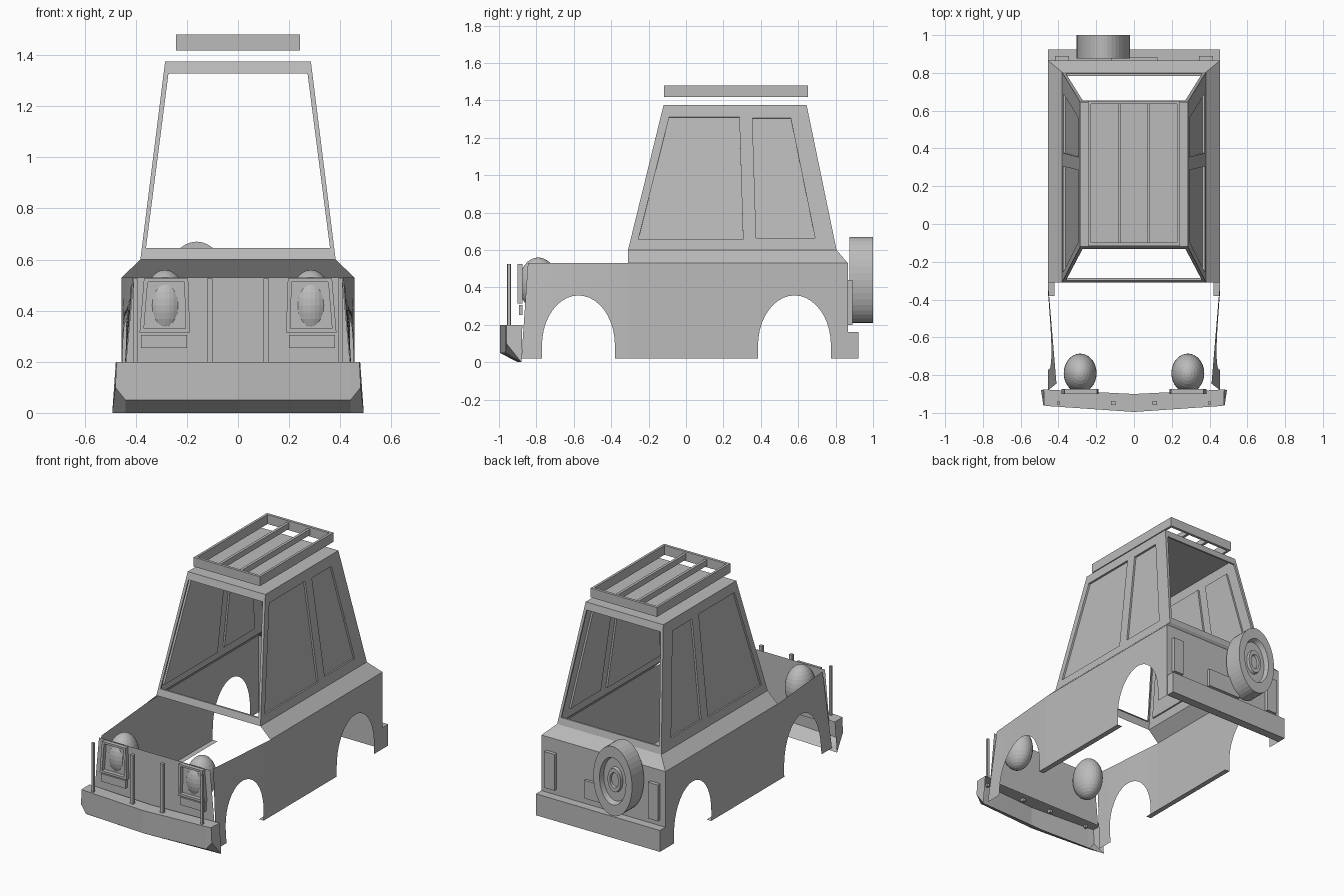
import bpy, bmesh, math
from mathutils import Vector

if "Cube" in bpy.data.objects:
    bpy.data.objects.remove(bpy.data.objects["Cube"])

grey = bpy.data.materials.new("body grey")
grey.diffuse_color = (0.5, 0.5, 0.5, 1)
grey.use_nodes = True
grey.node_tree.nodes["Principled BSDF"].inputs["Base Color"].default_value = grey.diffuse_color


def make(name, polys):
    """Object from a list of polygons (lists of points)."""
    bm = bmesh.new()
    for p in polys:
        bm.faces.new([bm.verts.new(q) for q in p])
    bmesh.ops.remove_doubles(bm, verts=bm.verts, dist=0.0005)
    bmesh.ops.recalc_face_normals(bm, faces=bm.faces)
    me = bpy.data.meshes.new(name)
    bm.to_mesh(me)
    bm.free()
    me.materials.append(grey)
    ob = bpy.data.objects.new(name, me)
    bpy.context.collection.objects.link(ob)
    return ob


def box(x0, x1, y0, y1, z0, z1):
    v = [(x, y, z) for x in (x0, x1) for y in (y0, y1) for z in (z0, z1)]
    return [[v[i] for i in f] for f in ((0, 1, 3, 2), (4, 6, 7, 5), (0, 4, 5, 1),
                                       (2, 3, 7, 6), (0, 2, 6, 4), (1, 5, 7, 3))]


def band(a, b, closed=False):
    n = len(a)
    return [[a[i], a[(i + 1) % n], b[(i + 1) % n], b[i]] for i in range(n if closed else n - 1)]


def framed(outer, inner, depth, fill=True):
    """Border face, step walls and optional sunken pane."""
    d = Vector(depth)
    low = [tuple(Vector(p) + d) for p in inner]
    return band(outer, inner, True) + band(inner, low, True) + ([low] if fill else [])


def flip(polys):
    return [[(-p[0], p[1], p[2]) for p in f] for f in polys]


# lower side panels with wheel arches
def arch(c):
    r = [(c - 0.195, 0.02)]
    for i in range(21):
        a = math.pi * (1 - i / 20)
        r.append((c + 0.195 * math.cos(a), 0.09 + 0.267 * math.sin(a)))
    return r + [(c + 0.195, 0.02)]


def skin(y, z):
    t = min(1, max(0, (-0.31 - y) / 0.54))
    return (0.455 - 0.045 * t * (z - 0.02) / 0.51, y, z)


low = [(-0.88, 0.02)] + arch(-0.575) + [(-0.31, 0.02)] + arch(0.58) + [(0.865, 0.02)]
side = []
for (ya, za), (yb, zb) in zip(low, low[1:]):
    if abs(ya - yb) > 1e-6:
        ta = -0.845 if ya == -0.88 else ya
        side.append([skin(ya, za), skin(yb, zb), skin(yb, 0.53), skin(ta, 0.53)])
# sill flange and sloped shoulder
side.append([(0.455, -0.38, 0.02), (0.455, 0.385, 0.02), (0.42, 0.385, 0.02), (0.42, -0.38, 0.02)])
side.append([(0.455, -0.31, 0.53), (0.455, 0.865, 0.53), (0.382, 0.805, 0.6), (0.382, -0.31, 0.6)])
make("body_side_right", side)
make("body_side_left", flip(side))
make("body_rear", [
    [(-0.455, 0.865, 0.02), (0.455, 0.865, 0.02), (0.455, 0.865, 0.53), (-0.455, 0.865, 0.53)],
    [(-0.455, 0.865, 0.53), (0.455, 0.865, 0.53), (0.382, 0.805, 0.6), (-0.382, 0.805, 0.6)]])


# cabin walls with sunken windows
def wall(y, z):
    return (0.382 - 0.097 * (z - 0.6) / 0.775, y, z)


def wl(*pts):
    return [wall(*p) for p in pts]


inward = (-0.012, 0, -0.0015)
cab = framed(wl((-0.31, 0.6), (0.34, 0.6), (0.32, 1.375), (-0.12, 1.375)),
             wl((-0.255, 0.655), (0.305, 0.655), (0.285, 1.31), (-0.09, 1.31)), inward)
cab += framed(wl((0.34, 0.6), (0.805, 0.6), (0.645, 1.375), (0.32, 1.375)),
              wl((0.375, 0.665), (0.69, 0.665), (0.56, 1.305), (0.355, 1.305)), inward)
make("cabin_side_right", cab)
make("cabin_side_left", flip(cab))


# open windscreen and rear window frames
def screen(yb, yt, d):
    def p(x, z):
        return (x, yb + (yt - yb) * (z - 0.6) / 0.775, z)
    return framed([p(-0.382, 0.6), p(0.382, 0.6), p(0.285, 1.375), p(-0.285, 1.375)],
                  [p(-0.36, 0.645), p(0.36, 0.645), p(0.272, 1.328), p(-0.272, 1.328)],
                  (0, d, 0), False)


make("windscreen_frame", screen(-0.31, -0.12, 0.012))
make("rear_window_frame", screen(0.805, 0.645, -0.012))
make("roof", [[(-0.285, -0.12, 1.375), (0.285, -0.12, 1.375),
               (0.285, 0.645, 1.375), (-0.285, 0.645, 1.375)]])

# roof rack
rack = []
for s in (-1, 1):
    rack += box(s * 0.235 - 0.008, s * 0.235 + 0.008, -0.117, 0.652, 1.418, 1.48)
    rack += box(s * 0.077 - 0.009, s * 0.077 + 0.009, -0.1, 0.635, 1.43, 1.468)
for y in (-0.108, 0.643):
    rack += box(-0.227, 0.227, y - 0.009, y + 0.009, 1.418, 1.48)
make("roof_rack", rack)

# grille panel, headlight surrounds and trim
py = -0.874
make("grille_panel", [[(-0.44, py, 0.18), (0.44, py, 0.18), (0.408, py, 0.53), (-0.408, py, 0.53)]])
fy = -0.9
so = [(0.385, fy, 0.315), (0.188, fy, 0.315), (0.195, fy, 0.525), (0.368, fy, 0.525)]
si = [(0.368, fy, 0.33), (0.205, fy, 0.33), (0.21, fy, 0.512), (0.353, fy, 0.512)]
sur = framed(so, si, (0, 0.026, 0), False)
sur += band(so, [(x, py, z) for x, y, z in so], True)
trim = box(0.2, 0.38, -0.893, py, 0.253, 0.305)
for tag, f in (("right", lambda p: p), ("left", flip)):
    make("headlight_surround_" + tag, f(sur))
    make("headlight_trim_" + tag, f(trim))

# headlights
for tag, s in (("right", 1), ("left", -1)):
    bpy.ops.mesh.primitive_uv_sphere_add(segments=32, ring_count=16, radius=1,
                                         location=(s * 0.285, -0.79, 0.42))
    ob = bpy.context.object
    ob.name = "headlight_" + tag
    ob.scale = (0.087, 0.104, 0.14)
    ob.data.materials.append(grey)

# guard posts on the bumper
for i, (x, w) in enumerate(((-0.4, 0.008), (-0.11, 0.011), (0.11, 0.011), (0.4, 0.008))):
    make("guard_post_%d" % i, box(x - w, x + w, -0.947 - w, -0.947 + w, 0.18, 0.525))

# front bumper shell, open at the back
half = [
    [(0, -0.9, 0.2), (0, -0.995, 0.2), (0, -0.995, 0.05), (0, -0.9, 0)],
    [(0.44, -0.878, 0.2), (0.44, -0.965, 0.2), (0.44, -0.965, 0.05), (0.44, -0.882, 0)],
    [(0.478, -0.875, 0.2), (0.475, -0.96, 0.2), (0.48, -0.96, 0.1), (0.492, -0.88, 0)]]
bump = band(half[0], half[1]) + band(half[1], half[2]) + [half[2]]
make("front_bumper", bump + flip(bump))

# rear bumper, tail lights and plate holder
make("rear_bumper", box(-0.455, 0.455, 0.866, 0.923, 0.02, 0.162))
for tag, s in (("right", 1), ("left", -1)):
    make("tail_light_" + tag, box(s * 0.38 - 0.037, s * 0.38 + 0.037, 0.866, 0.89, 0.2, 0.44))
make("plate_holder", box(-0.12, 0.125, 0.866, 0.885, 0.205, 0.325))

# spare wheel, oval in outline
n = 40
rings = []
for r, y in ((0.6, 0.875), (1, 0.875), (1, 1.0), (0.68, 1.0), (0.63, 0.965),
             (0.36, 0.965), (0.34, 0.985), (0.22, 0.985), (0.2, 0.97)):
    rings.append([(-0.162 + 0.142 * r * math.cos(2 * math.pi * i / n), y,
                   0.44 + 0.23 * r * math.sin(2 * math.pi * i / n)) for i in range(n)])
wheel = [rings[0], rings[-1]]
for a, b in zip(rings, rings[1:]):
    wheel += band(a, b, True)
make("spare_wheel", wheel)
